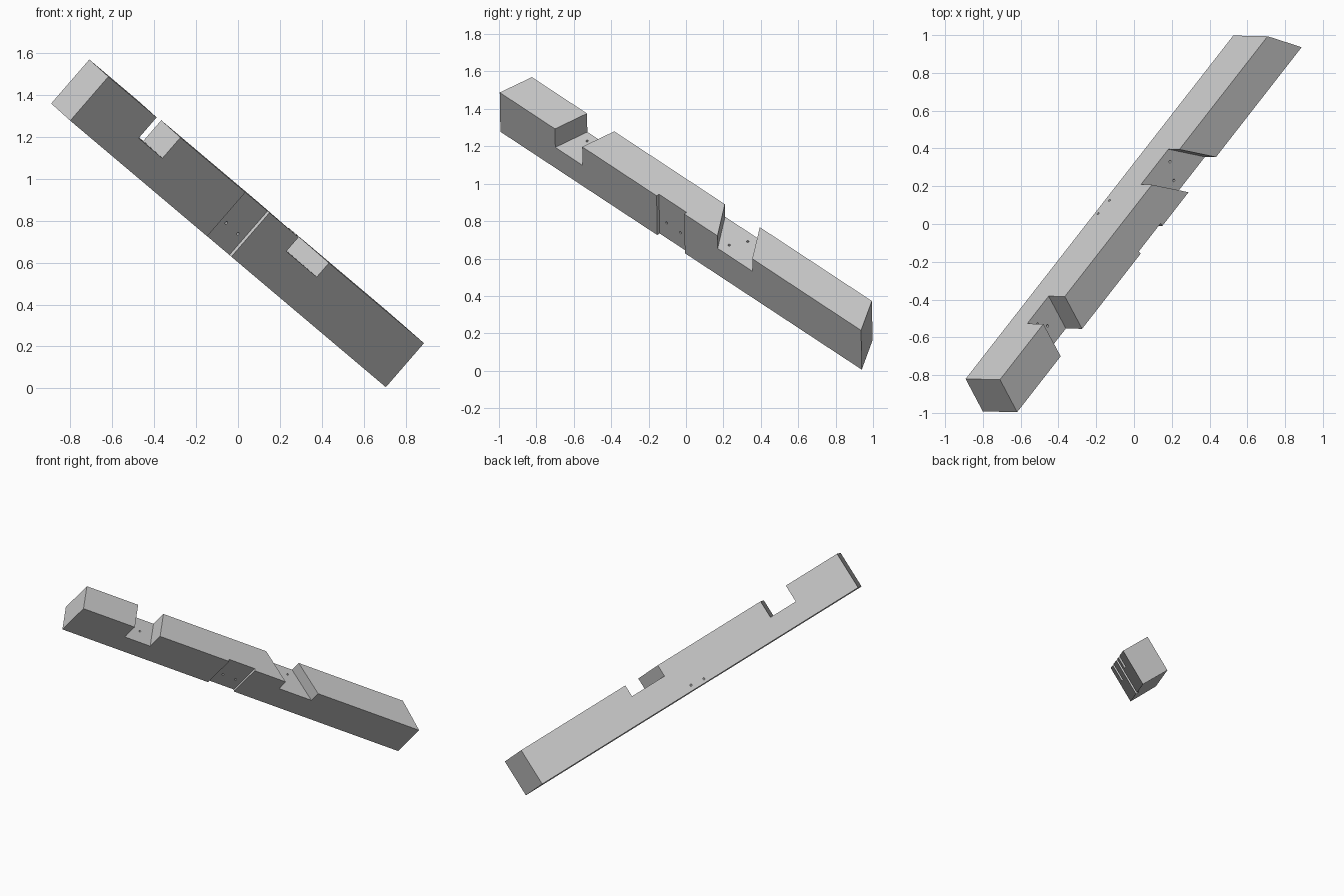
import bpy, bmesh
from mathutils import Vector, Matrix

cube = bpy.data.objects.get("Cube")
if cube:
    bpy.data.objects.remove(cube, do_unlink=True)

# Beam axes: along its length, up through its depth, out of its front face
along = Vector((0.5457, 0.70, -0.4608)).normalized()
up = Vector((0.65, -0.02, 0.76))
up = (up - along * up.dot(along)).normalized()
out = along.cross(up)
FRAME = Matrix((along, up, out)).transposed().to_4x4()

TOP, BOTTOM = 0.732, 0.454
FRONT, BACK = -0.305, -0.5135

grey = bpy.data.materials.new("plain_grey")
grey.use_nodes = True
grey.diffuse_color = (0.6, 0.6, 0.6, 1)
grey.node_tree.nodes["Principled BSDF"].inputs["Base Color"].default_value = (0.6, 0.6, 0.6, 1)


def finish(name, bm, matrix):
    bmesh.ops.transform(bm, matrix=matrix, verts=bm.verts)
    bmesh.ops.recalc_face_normals(bm, faces=bm.faces)
    mesh = bpy.data.meshes.new(name)
    bm.to_mesh(mesh)
    bm.free()
    mesh.materials.append(grey)
    obj = bpy.data.objects.new(name, mesh)
    bpy.context.collection.objects.link(obj)
    return obj


def skewed_block(name, front_span, back_span, low, high, front=FRONT, back=BACK):
    """Prism whose two ends may be mitred between front and back."""
    bm = bmesh.new()
    plan = [(front_span[0], front), (front_span[1], front),
            (back_span[1], back), (back_span[0], back)]
    base = bm.faces.new([bm.verts.new((a, low, o)) for a, o in plan])
    grown = bmesh.ops.extrude_face_region(bm, geom=[base])["geom"]
    bmesh.ops.translate(bm, vec=(0, high - low, 0),
                        verts=[g for g in grown if isinstance(g, bmesh.types.BMVert)])
    return finish(name, bm, FRAME)


def drill(name, start, end, radius=0.007):
    """Round cutter between two points given in beam axes."""
    a, b = Vector(start), Vector(end)
    bm = bmesh.new()
    bmesh.ops.create_cone(bm, cap_ends=True, segments=16, radius1=radius,
                          radius2=radius, depth=(b - a).length)
    turn = (b - a).to_track_quat("Z", "Y").to_matrix().to_4x4()
    return finish(name, bm, FRAME @ Matrix.Translation((a + b) / 2) @ turn)


def overshoot(front_span, back_span, extra=0.05):
    """Continue a skewed cut past both faces of the beam."""
    k = extra / (FRONT - BACK)
    f = [a + (a - b) * k for a, b in zip(front_span, back_span)]
    g = [b + (b - a) * k for a, b in zip(front_span, back_span)]
    return f, g, FRONT + extra, BACK - extra


def notch(name, front_span, back_span, floor):
    f, g, near, far = overshoot(front_span, back_span)
    return skewed_block(name, f, g, floor, TOP + 0.1, near, far)


# Main beam with a mitre at each end
beam = skewed_block("beam", (-1.72, 1.04), (-1.687, 0.91), BOTTOM, TOP)

# Two skewed notches in the top and a shallow housing across the front
UPPER_FLOOR, LOWER_FLOOR, HOUSING = 0.601, 0.643, FRONT - 0.018
cutters = [
    notch("upper_notch", (-1.298, -1.09), (-1.266, -1.058), UPPER_FLOOR),
    notch("lower_notch", (-0.057, 0.209), (-0.213, 0.054), LOWER_FLOOR),
    skewed_block("front_housing", (-0.522, -0.311), (-0.522, -0.311),
                 BOTTOM - 0.1, TOP + 0.1, FRONT + 0.1, HOUSING),
]

# Peg holes in the notch floors
for a, o, floor in [(-1.172, -0.405, UPPER_FLOOR), (-1.215, -0.461, UPPER_FLOOR),
                    (0.017, -0.458, LOWER_FLOOR), (-0.033, -0.367, LOWER_FLOOR)]:
    cutters.append(drill("floor_hole", (a, floor + 0.02, o), (a, floor - 0.08, o)))

# Peg holes passing from the housing through to the back
for near, far in [((-0.467, 0.562), (-0.436, 0.482)), ((-0.361, 0.558), (-0.336, 0.491))]:
    p, q = Vector((*near, HOUSING)), Vector((*far, BACK))
    step = (q - p) * 0.08
    cutters.append(drill("through_hole", p - step, q + step))

bpy.context.view_layer.objects.active = beam
for cutter in cutters:
    cutter.hide_render = True
    cut = beam.modifiers.new(cutter.name, "BOOLEAN")
    cut.operation = "DIFFERENCE"
    cut.solver = "EXACT"
    cut.object = cutter
    bpy.ops.object.modifier_apply(modifier=cut.name)
    bpy.data.objects.remove(cutter, do_unlink=True)
